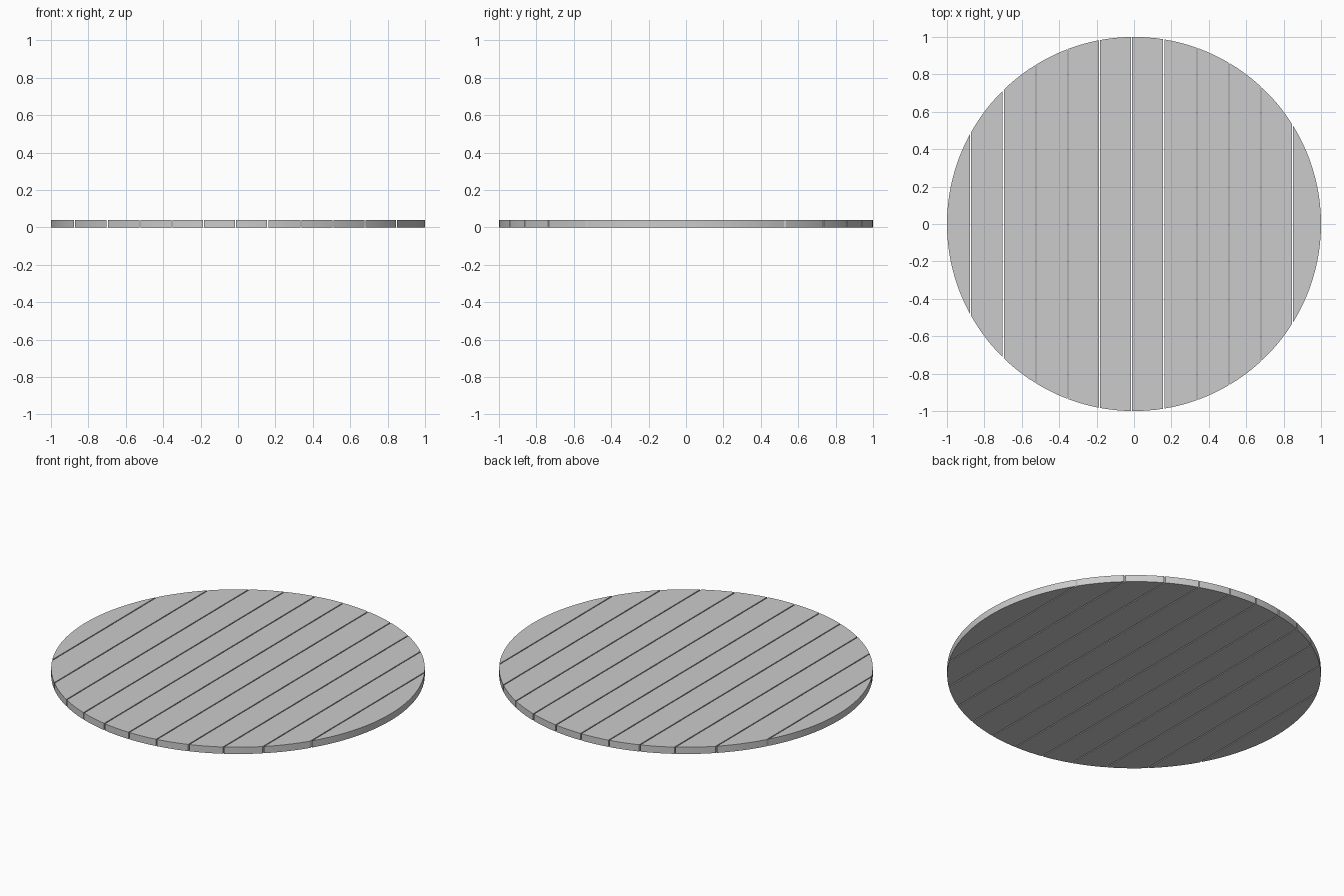
import bpy, bmesh, math

if "Cube" in bpy.data.objects:
    bpy.data.objects.remove(bpy.data.objects["Cube"])

R, T, GAP = 1.0, 0.04, 0.006
ARC_STEP = math.radians(3)

# Seams between the boards, left to right
SEAMS = [-0.874, -0.699, -0.524, -0.353, -0.184, -0.013,
         0.159, 0.337, 0.508, 0.679, 0.848]


def arc(a0, a1):
    n = max(3, math.ceil(abs(a1 - a0) / ARC_STEP))
    return [(R * math.cos(a0 + (a1 - a0) * i / n),
             R * math.sin(a0 + (a1 - a0) * i / n)) for i in range(n + 1)]


def board(name, x0, x1):
    # Outline: upper arc from left to right, lower arc back again
    a0, a1 = math.acos(x0 / R), math.acos(x1 / R)
    upper = arc(a0, a1)
    lower = [(x, -y) for x, y in reversed(upper)]
    outline = upper + lower
    bm = bmesh.new()
    verts = [bm.verts.new((x, y, 0)) for x, y in outline]
    bmesh.ops.remove_doubles(bm, verts=verts, dist=1e-5)
    verts = list(bm.verts)
    face = bm.faces.new(verts)
    res = bmesh.ops.extrude_face_region(bm, geom=[face])
    top = [g for g in res["geom"] if isinstance(g, bmesh.types.BMVert)]
    bmesh.ops.translate(bm, verts=top, vec=(0, 0, T))
    bmesh.ops.recalc_face_normals(bm, faces=bm.faces)
    mesh = bpy.data.meshes.new(name)
    bm.to_mesh(mesh)
    bm.free()
    ob = bpy.data.objects.new(name, mesh)
    bpy.context.collection.objects.link(ob)
    bpy.ops.object.select_all(action='DESELECT')
    ob.select_set(True)
    bpy.context.view_layer.objects.active = ob
    bpy.ops.object.shade_smooth_by_angle(angle=math.radians(20))


# Boards of the round top, with a narrow gap at every seam
lefts = [-R] + [s + GAP / 2 for s in SEAMS]
rights = [s - GAP / 2 for s in SEAMS] + [R]
for i, (x0, x1) in enumerate(zip(lefts, rights), 1):
    board(f"board_{i:02d}", x0, x1)
